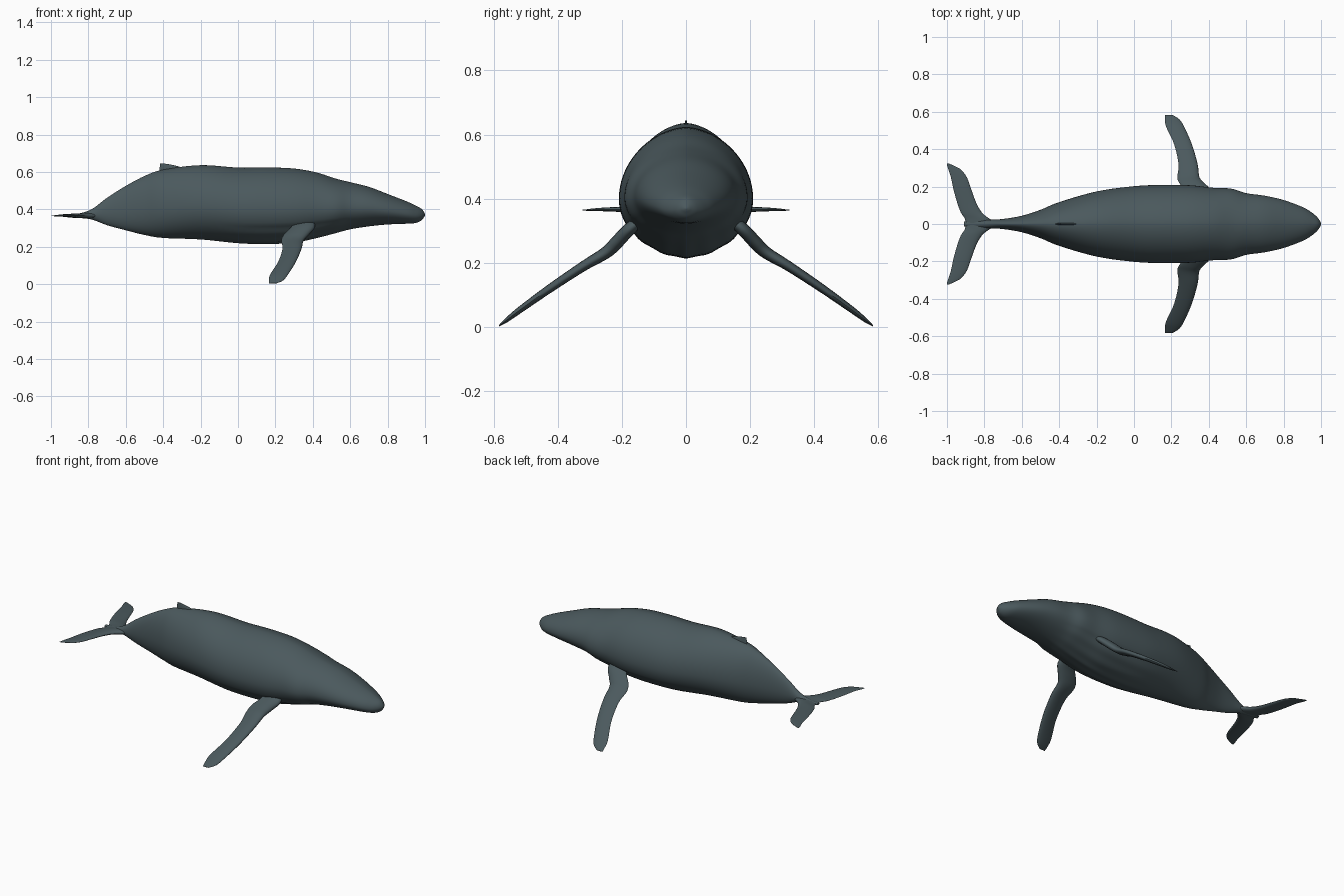
import bpy, bmesh, math
from mathutils import Vector

cube = bpy.data.objects.get("Cube")
if cube:
    bpy.data.objects.remove(cube, do_unlink=True)

skin = bpy.data.materials.new("slate grey skin")
skin.use_nodes = True
COLOR = (0.07, 0.1, 0.11, 1)
skin.diffuse_color = COLOR
skin.node_tree.nodes["Principled BSDF"].inputs["Base Color"].default_value = COLOR


def resample(stations, steps):
    """Smooth curve through the stations."""
    out = []
    last = len(stations) - 1
    for i in range(last):
        p0, p1 = stations[max(i - 1, 0)], stations[i]
        p2, p3 = stations[i + 1], stations[min(i + 2, last)]
        for s in range(steps):
            t = s / steps
            out.append([0.5 * (2 * b + (c - a) * t + (2 * a - 5 * b + 4 * c - d) * t * t
                               + (3 * b - a - 3 * c + d) * t ** 3)
                        for a, b, c, d in zip(p0, p1, p2, p3)])
    return out + [list(stations[-1])]


def loft(name, rings):
    """Skin a list of closed rings and cap both ends."""
    bm = bmesh.new()
    loops = [[bm.verts.new(p) for p in ring] for ring in rings]
    n = len(loops[0])
    for a, b in zip(loops, loops[1:]):
        for i in range(n):
            j = (i + 1) % n
            bm.faces.new((a[i], a[j], b[j], b[i]))
    bm.faces.new(loops[0])
    bm.faces.new(loops[-1])
    bmesh.ops.recalc_face_normals(bm, faces=bm.faces)
    mesh = bpy.data.meshes.new(name)
    bm.to_mesh(mesh)
    bm.free()
    mesh.materials.append(skin)
    obj = bpy.data.objects.new(name, mesh)
    bpy.context.collection.objects.link(obj)
    bpy.ops.object.select_all(action='DESELECT')
    obj.select_set(True)
    bpy.context.view_layer.objects.active = obj
    bpy.ops.object.shade_smooth_by_angle(angle=math.radians(50))


# Body: x, top, bottom, half width
body = [
    (-0.91, 0.372, 0.360, 0.012), (-0.85, 0.378, 0.354, 0.018), (-0.78, 0.402, 0.345, 0.022),
    (-0.7, 0.462, 0.315, 0.027), (-0.6, 0.525, 0.288, 0.044), (-0.5, 0.578, 0.263, 0.076),
    (-0.4, 0.612, 0.247, 0.117), (-0.2, 0.636, 0.239, 0.174), (0, 0.623, 0.219, 0.202),
    (0.15, 0.624, 0.214, 0.209), (0.3, 0.618, 0.222, 0.207), (0.42, 0.597, 0.246, 0.194),
    (0.52, 0.565, 0.272, 0.189), (0.6, 0.545, 0.293, 0.165), (0.7, 0.520, 0.309, 0.151),
    (0.8, 0.482, 0.319, 0.128), (0.9, 0.443, 0.323, 0.091), (0.95, 0.420, 0.327, 0.062),
    (0.98, 0.403, 0.340, 0.036), (0.995, 0.385, 0.358, 0.015), (1.0, 0.373, 0.368, 0.003),
]
rings = []
for x, top, bottom, w in resample(body, 5):
    mid = bottom + (top - bottom) * 0.45
    pleated = max(0, math.sin(math.pi * (x + 0.1) / 0.75)) if -0.1 < x < 0.65 else 0
    ring = []
    for i in range(96):
        a = math.tau * i / 96
        c, s = math.cos(a), math.sin(a)
        y = w * math.copysign(abs(c) ** 1.13, c)
        z = mid + s * ((top - mid) if s > 0 else (mid - bottom))
        # Shallow throat pleats on the belly
        if s < -0.45:
            dent = 1 - 0.02 * pleated * (1 - math.cos(16 * a)) / 2
            y, z = y * dent, mid + (z - mid) * dent
        ring.append((x, y, z))
    rings.append(ring)
loft("body", rings)


def blade(name, stations, side):
    """Flat fin: span along y, chord along x; y, z, trailing x, leading x, thickness."""
    path = resample(stations, 5)
    rings = []
    for k, (y, z, back, front, thick) in enumerate(path):
        a, b = path[max(k - 1, 0)], path[min(k + 1, len(path) - 1)]
        normal = Vector((0, a[1] - b[1], b[0] - a[0])).normalized()
        ring = []
        for i in range(20):
            t = math.tau * i / 20
            u = (1 + math.cos(t)) / 2
            h = math.sin(t) * thick / 2 * (0.55 + 0.55 * u)
            p = Vector((back + (front - back) * u, y, z)) + normal * h
            ring.append((p.x, p.y * side, p.z))
        rings.append(ring)
    loft(name, rings)


flipper = [
    (0.12, 0.350, 0.30, 0.40, 0.035), (0.175, 0.307, 0.285, 0.412, 0.046),
    (0.215, 0.265, 0.245, 0.378, 0.048), (0.25, 0.232, 0.232, 0.350, 0.044),
    (0.32, 0.190, 0.238, 0.340, 0.036), (0.425, 0.120, 0.215, 0.310, 0.030),
    (0.52, 0.052, 0.172, 0.268, 0.023), (0.56, 0.021, 0.166, 0.242, 0.015),
    (0.583, 0.004, 0.167, 0.205, 0.004),
]
fluke = [
    (0, 0.366, -0.90, -0.73, 0.032), (0.03, 0.366, -0.905, -0.775, 0.031),
    (0.06, 0.366, -0.925, -0.812, 0.029), (0.11, 0.366, -0.944, -0.842, 0.025),
    (0.185, 0.367, -0.965, -0.870, 0.020), (0.25, 0.367, -0.979, -0.894, 0.014),
    (0.29, 0.366, -0.992, -0.925, 0.009), (0.308, 0.365, -0.998, -0.955, 0.006),
    (0.323, 0.365, -1.0, -0.988, 0.002),
]
for label, side in (("left", 1), ("right", -1)):
    blade(label + "_flipper", flipper, side)
    blade(label + "_fluke", fluke, side)

# Dorsal fin: z, back x, front x, thickness
dorsal = [(0.58, -0.425, -0.25, 0.020), (0.615, -0.42, -0.28, 0.014),
          (0.635, -0.417, -0.34, 0.008), (0.645, -0.416, -0.395, 0.003)]
rings = []
for z, back, front, thick in resample(dorsal, 4):
    ring = []
    for i in range(20):
        t = math.tau * i / 20
        u = (1 + math.cos(t)) / 2
        ring.append((back + (front - back) * u, math.sin(t) * thick / 2, z))
    rings.append(ring)
loft("dorsal_fin", rings)
